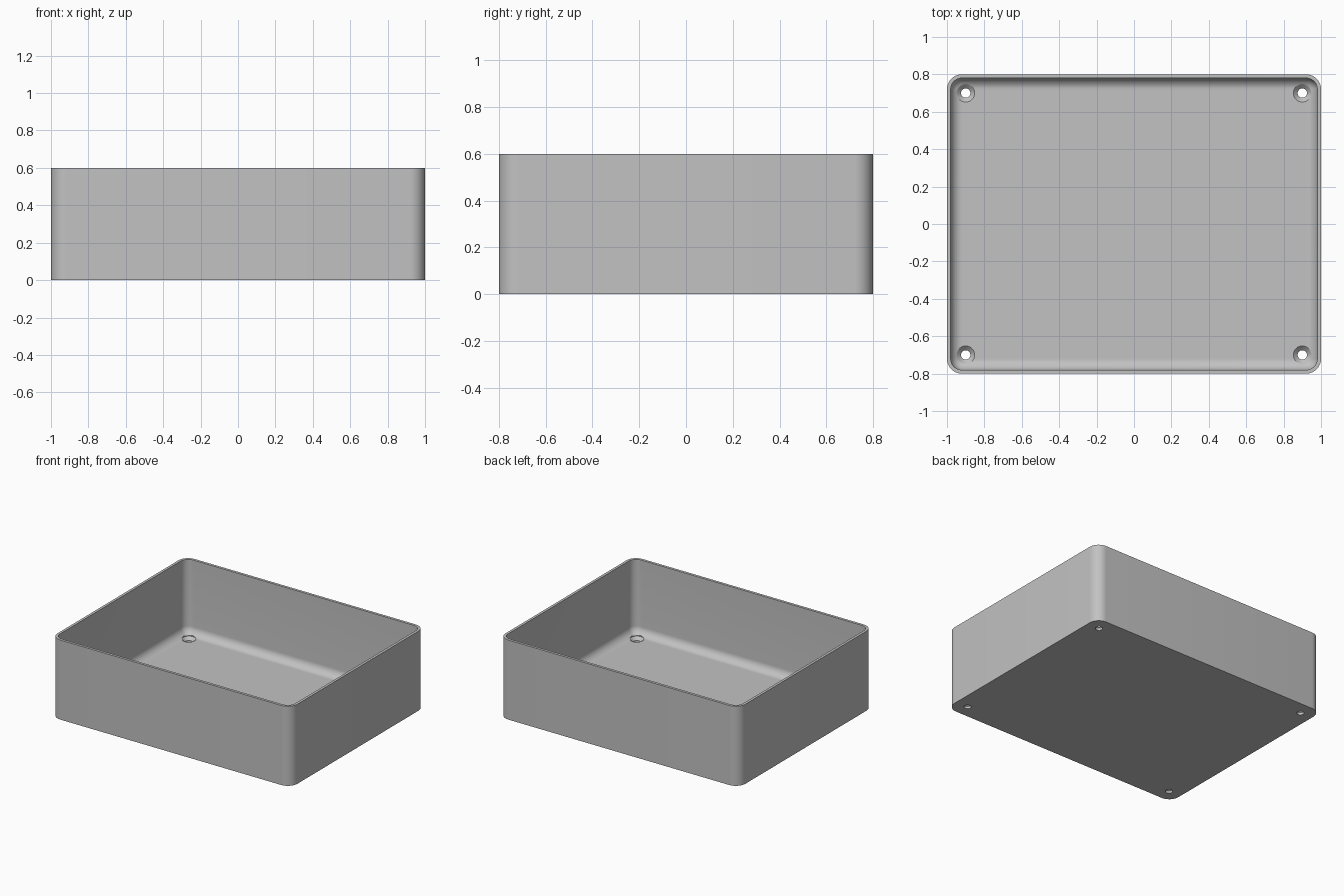
import bpy
import bmesh
from math import sin, cos, pi, radians

default = bpy.data.objects.get("Cube")
if default:
    bpy.data.objects.remove(default, do_unlink=True)

HALF_X, HALF_Y, HEIGHT = 1.0, 0.8, 0.6
CORNER, WALL, FLOOR, FILLET = 0.08, 0.02, 0.04, 0.06
HOLE_X, HOLE_Y = 0.9, 0.7
ARC_STEPS, FILLET_STEPS, HOLE_SIDES = 12, 10, 40

grey = bpy.data.materials.new("light grey")
grey.use_nodes = True
colour = (0.54, 0.54, 0.54, 1)
grey.diffuse_color = colour
grey.node_tree.nodes["Principled BSDF"].inputs["Base Color"].default_value = colour


def make_object(name, bm):
    bmesh.ops.recalc_face_normals(bm, faces=bm.faces)
    mesh = bpy.data.meshes.new(name)
    bm.to_mesh(mesh)
    bm.free()
    mesh.materials.append(grey)
    obj = bpy.data.objects.new(name, mesh)
    bpy.context.collection.objects.link(obj)
    return obj


def rounded_rectangle(bm, inset, z):
    """Ring of vertices parallel to the outer wall."""
    radius = max(CORNER - inset, 0.001)
    ring = []
    for quarter, (sx, sy) in enumerate([(1, 1), (-1, 1), (-1, -1), (1, -1)]):
        cx = sx * (HALF_X - inset - radius)
        cy = sy * (HALF_Y - inset - radius)
        for i in range(ARC_STEPS + 1):
            a = (quarter + i / ARC_STEPS) * pi / 2
            ring.append(bm.verts.new((cx + radius * cos(a), cy + radius * sin(a), z)))
    return ring


def circle(bm, x, y, radius, z):
    turns = [2 * pi * i / HOLE_SIDES for i in range(HOLE_SIDES)]
    return [bm.verts.new((x + radius * cos(a), y + radius * sin(a), z)) for a in turns]


def loft(bm, rings):
    """Skin consecutive rings and cap both ends."""
    for low, high in zip(rings, rings[1:]):
        for i in range(len(low)):
            j = (i + 1) % len(low)
            bm.faces.new((low[i], low[j], high[j], high[i]))
    bm.faces.new(rings[0])
    bm.faces.new(rings[-1])


# Open tray: outer wall, rim, inner wall, then the rounded edge of the floor
profile = [(0, 0), (0, HEIGHT), (WALL, HEIGHT)]
for step in range(FILLET_STEPS + 1):
    a = step / FILLET_STEPS * pi / 2
    profile.append((WALL + FILLET * (1 - cos(a)), FLOOR + FILLET * (1 - sin(a))))
bm = bmesh.new()
loft(bm, [rounded_rectangle(bm, inset, z) for inset, z in profile])
bmesh.ops.remove_doubles(bm, verts=bm.verts, dist=0.0001)
tray = make_object("open_tray", bm)

# Countersunk screw holes in the four floor corners
bm = bmesh.new()
hole_profile = [(0.025, -0.05), (0.025, 0.018), (0.048, FLOOR), (0.048, 0.08)]
for sx in (-1, 1):
    for sy in (-1, 1):
        loft(bm, [circle(bm, sx * HOLE_X, sy * HOLE_Y, r, z) for r, z in hole_profile])
cutter = make_object("screw_hole_cutter", bm)
cutter.hide_render = True

cut = tray.modifiers.new("screw_holes", "BOOLEAN")
cut.operation = "DIFFERENCE"
cut.solver = "EXACT"
cut.object = cutter
bpy.ops.object.select_all(action="DESELECT")
tray.select_set(True)
bpy.context.view_layer.objects.active = tray
bpy.ops.object.modifier_apply(modifier=cut.name)
bpy.data.objects.remove(cutter, do_unlink=True)

bpy.ops.object.shade_smooth_by_angle(angle=radians(30))
